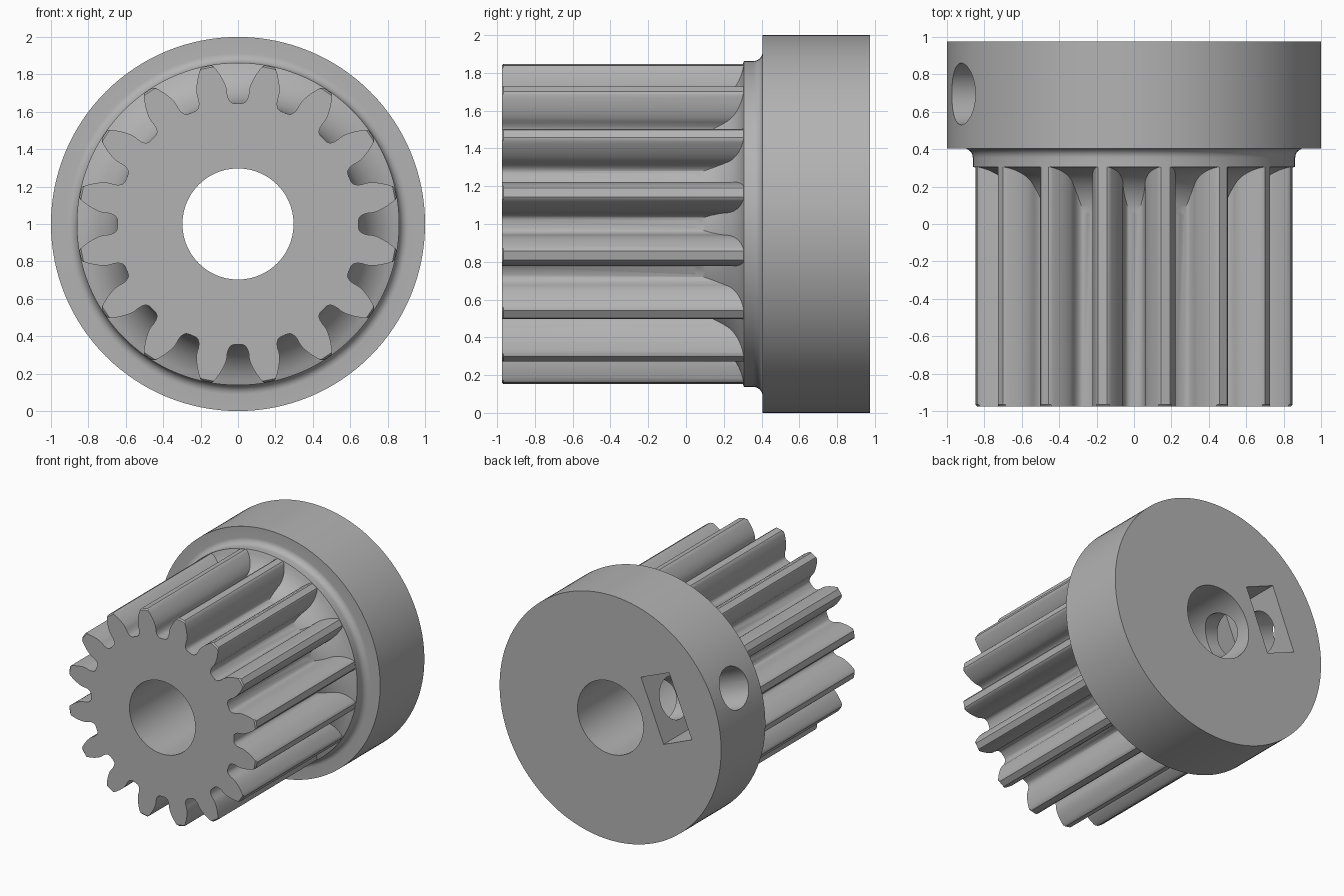
import bpy, bmesh, math
from mathutils import Vector

cube = bpy.data.objects.get("Cube")
if cube:
    bpy.data.objects.remove(cube, do_unlink=True)

TEETH = 16
TIP, ROOT, PITCH = 0.86, 0.645, 0.764
BASE = PITCH * math.cos(math.radians(20))
BACK, FRONT = 0.975, -0.975

steel = bpy.data.materials.new("plain_grey")
steel.use_nodes = True
GREY = (0.45, 0.45, 0.45, 1)
steel.diffuse_color = GREY
steel.node_tree.nodes["Principled BSDF"].inputs["Base Color"].default_value = GREY


def loft(name, rings):
    """Closed solid through rings of equal point count."""
    bm = bmesh.new()
    loops = [[bm.verts.new(p) for p in ring] for ring in rings]
    n = len(loops[0])
    for a, b in zip(loops, loops[1:]):
        for i in range(n):
            j = (i + 1) % n
            bm.faces.new((a[i], a[j], b[j], b[i]))
    bm.faces.new(loops[0])
    bm.faces.new(loops[-1])
    bmesh.ops.recalc_face_normals(bm, faces=bm.faces)
    mesh = bpy.data.meshes.new(name)
    bm.to_mesh(mesh)
    bm.free()
    mesh.materials.append(steel)
    obj = bpy.data.objects.new(name, mesh)
    bpy.context.collection.objects.link(obj)
    return obj


def polar_ring(y, polar):
    return [(r * math.cos(a), y, 1 + r * math.sin(a)) for a, r in polar]


def lathe(name, profile, n=128):
    return loft(name, [polar_ring(y, [(math.tau * i / n, r) for i in range(n)])
                       for y, r in profile])


def arc(cy, cr, radius, start, end, n):
    steps = [math.radians(start + (end - start) * i / n) for i in range(n + 1)]
    return [(cy + radius * math.cos(a), cr + radius * math.sin(a)) for a in steps]


def combine(target, tool, operation):
    mod = target.modifiers.new(operation.lower(), 'BOOLEAN')
    mod.operation, mod.object, mod.solver = operation, tool, 'EXACT'
    bpy.context.view_layer.objects.active = target
    bpy.ops.object.modifier_apply(modifier=mod.name)
    bpy.data.objects.remove(tool, do_unlink=True)


# Tooth outline: filleted root, short neck, then involute flank
def inv(r):
    phi = math.acos(min(1, BASE / r))
    return math.tan(phi) - phi


half = math.pi / (2 * TEETH) + inv(PITCH)
flank = [(math.radians(d), r) for d, r in
         ((9.3, ROOT), (8.2, 0.65), (7.3, 0.661), (6.7, 0.678), (6.45, 0.7))]
for i in range(9):
    r = BASE + (TIP - 0.008 - BASE) * i / 8
    flank.append((half - inv(r), r))
flank.append((half - inv(TIP) - 0.008, TIP))
tooth = [(-a, r) for a, r in flank] + [(a, r) for a, r in reversed(flank)]
outline = [(a + math.tau * (k + 0.5) / TEETH, r) for k in range(TEETH) for a, r in tooth]

pinion = loft("pinion_gear", [
    polar_ring(FRONT, [(a, min(r, TIP - 0.01)) for a, r in outline]),
    polar_ring(FRONT + 0.01, outline),
    polar_ring(0.35, outline)])

# Hub: curved tooth run-out, collar, fillet and large rear disc
run_out = 0.271
profile = [(0.0, 0.5), (0.03, ROOT - 0.01)]
profile += arc(0.04, ROOT + run_out, run_out, -88, -12, 14)
profile += [(0.306, TIP + 0.002)]
profile += arc(0.355, TIP + 0.052, 0.05, -90, 0, 8)
profile += [(0.405, 1.0), (BACK, 1.0)]
combine(pinion, lathe("hub", profile), 'UNION')

# Shaft bore
combine(pinion, lathe("bore_cutter", [(-1.2, 0.297), (1.2, 0.297)], 96), 'DIFFERENCE')

# Radial set-screw hole and captive nut slot
tilt = math.radians(22.5)
radial = Vector((-math.cos(tilt), 0, math.sin(tilt)))
tangent = Vector((math.sin(tilt), 0, math.cos(tilt)))
axis = Vector((0, 1, 0))
centre = Vector((0, 0, 1))

slot = loft("nut_slot_cutter", [
    [centre + radial * r + tangent * t + axis * y
     for r, t in ((0.41, -0.267), (0.685, -0.267), (0.685, 0.267), (0.41, 0.267))]
    for y in (0.43, 1.2)])
combine(pinion, slot, 'DIFFERENCE')

angles = [math.tau * i / 48 for i in range(48)]
screw = loft("screw_hole_cutter", [
    [centre + radial * d + axis * (0.695 + 0.165 * math.cos(a)) + tangent * 0.165 * math.sin(a)
     for a in angles] for d in (0.05, 1.2)])
combine(pinion, screw, 'DIFFERENCE')

# Smooth curved walls, crisp edges
bpy.ops.object.select_all(action='DESELECT')
pinion.select_set(True)
bpy.context.view_layer.objects.active = pinion
bpy.ops.object.shade_smooth_by_angle(angle=math.radians(30))
